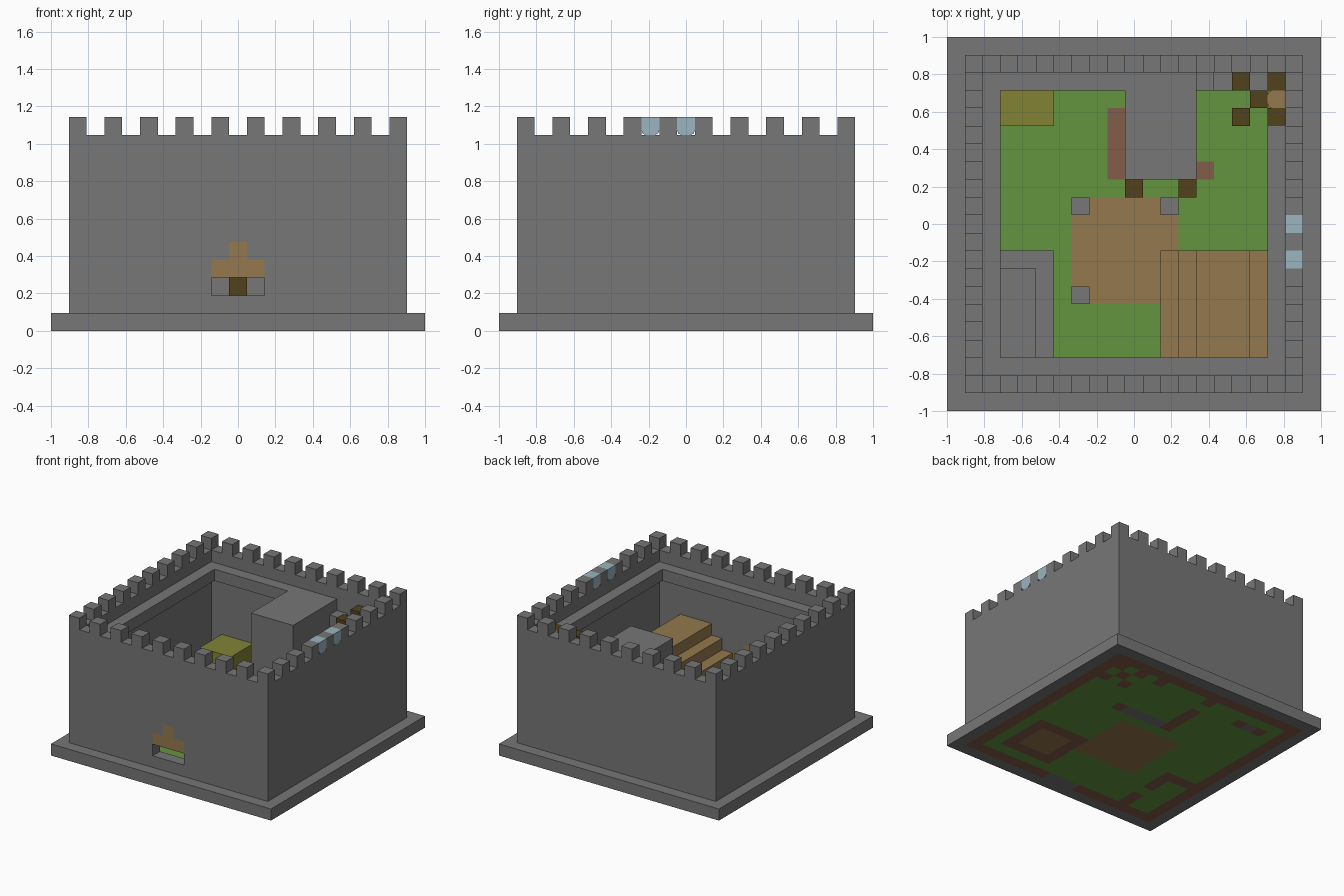
import bpy, bmesh
from mathutils import Vector

cube = bpy.data.objects.get("Cube")
if cube:
    bpy.data.objects.remove(cube, do_unlink=True)

U = 2 / 21  # one building block


def material(name, rgb):
    m = bpy.data.materials.new(name)
    m.use_nodes = True
    col = [(c / 255) ** 2.2 for c in rgb] + [1]
    m.diffuse_color = col
    m.node_tree.nodes["Principled BSDF"].inputs["Base Color"].default_value = col
    return m


STONE = material("stone grey", (118, 118, 118))
GRASS = material("grass green", (100, 147, 66))
TIMBER = material("timber tan", (147, 120, 78))
DARK = material("dark wood", (83, 68, 34))
STRAW = material("straw olive", (129, 131, 56))
CLAY = material("clay red", (129, 94, 76))
GLASS = material("pale blue", (153, 179, 189))


def finish(name, bm, mats):
    mesh = bpy.data.meshes.new(name)
    bmesh.ops.recalc_face_normals(bm, faces=bm.faces)
    bm.to_mesh(mesh)
    bm.free()
    ob = bpy.data.objects.new(name, mesh)
    for m in mats:
        mesh.materials.append(m)
    bpy.context.collection.objects.link(ob)
    return ob


def blocks(name, mat, *boxes, bevel=None):
    """Boxes given as block coordinates (x0, y0, z0, x1, y1, z1)."""
    bm = bmesh.new()
    for b in boxes:
        lo, hi = Vector(b[:3]), Vector(b[3:])
        made = bmesh.ops.create_cube(bm, size=1)["verts"]
        for v in made:
            p = (lo + hi) / 2 + v.co * (hi - lo)
            v.co = (p.x * U - 1, p.y * U - 1, p.z * U)
    if bevel:
        edges = [e for e in bm.edges if bevel(e, sum((v.co for v in bm.verts), Vector()) / len(bm.verts))]
        bmesh.ops.bevel(bm, geom=edges, offset=U * 0.25, segments=2, profile=0.5, affect='EDGES')
    return finish(name, bm, [mat])


# Ground slab, coloured block by block
WATCH = [(16, 18), (18, 18), (17, 17), (16, 16), (18, 16)]
PALETTE = [STONE, GRASS, TIMBER, CLAY]
PAINT = [
    (CLAY, 1, 1, 20, 20), (GRASS, 2, 2, 19, 19), (STONE, 9, 1, 12, 2),   # wall footing, lawn, gate
    (TIMBER, 7, 6, 13, 12),                                              # market square
    (CLAY, 13, 3, 18, 8), (TIMBER, 14, 4, 17, 7),                        # house
    (CLAY, 4, 2, 5, 8), (CLAY, 2, 7, 5, 8), (GRASS, 4, 4, 5, 5),         # cottage
    (CLAY, 9, 13, 10, 17), (STONE, 10, 13, 14, 14), (CLAY, 14, 13, 15, 14),
    (CLAY, 9, 18, 10, 19), (CLAY, 14, 18, 15, 19),                       # keep
    (CLAY, 3, 17, 6, 18), (STONE, 4, 17, 5, 18),                         # straw store
] + [(CLAY, x, y, x + 1, y + 1) for x, y in WATCH]

bm = bmesh.new()
bmesh.ops.create_grid(bm, x_segments=21, y_segments=21, size=1)
top = bmesh.ops.extrude_face_region(bm, geom=bm.faces[:])["geom"]
bmesh.ops.translate(bm, vec=(0, 0, U), verts=[g for g in top if isinstance(g, bmesh.types.BMVert)])
for f in bm.faces:
    c = f.calc_center_median()
    cx, cy = (c.x + 1) / U, (c.y + 1) / U
    for mat, x0, y0, x1, y1 in PAINT:
        if x0 < cx < x1 and y0 < cy < y1:
            f.material_index = PALETTE.index(mat)
finish("ground_slab", bm, PALETTE)

# Outer walls, with the gate opening left free
blocks("back_wall", STONE, (1, 19, 1, 20, 20, 11))
blocks("right_wall", STONE, (1, 2, 1, 2, 19, 11))
blocks("left_wall", STONE, (19, 2, 1, 20, 19, 11))
blocks("front_wall", STONE,
       (1, 1, 1, 9, 2, 11), (12, 1, 1, 20, 2, 11), (9, 1, 1, 12, 2, 2),
       (9, 1, 4, 10, 2, 11), (11, 1, 4, 12, 2, 11), (10, 1, 5, 11, 2, 11))
blocks("gate_arch", TIMBER, (9, 1, 3, 12, 2, 4), (10, 1, 4, 11, 2, 5))

# Battlements
cells = {(i, s) for i in range(1, 20, 2) for s in (1, 19)}
cells |= {(y, x) for x, y in cells}
blocks("battlements", STONE, *[(x, y, 11, x + 1, y + 1, 12) for x, y in sorted(cells)])
for n, y in (("front", 8), ("back", 10)):
    blocks("window_" + n, GLASS, (19, y, 11, 20, y + 1, 12),
           bevel=lambda e, c: all(v.co.z < c.z for v in e.verts)
           and abs(e.verts[0].co.y - e.verts[1].co.y) < 0.01)

# Wall walk and the stair down from it
blocks("wall_walk", STONE, (2, 2, 9, 19, 3, 10), (2, 3, 9, 3, 18, 10),
       (18, 3, 9, 19, 16, 10), (2, 18, 9, 14, 19, 10))
blocks("walk_stair", STONE, (14, 18, 8, 15, 19, 9), (15, 18, 7, 16, 19, 8), (17, 18, 6, 18, 19, 7))
blocks("stair_posts", DARK, *[(x, y, 1, x + 1, y + 1, 10) for x, y in WATCH])
blocks("stair_landing", TIMBER, (18, 17, 9, 19, 18, 10),
       bevel=lambda e, c: all(v.co.x < c.x for v in e.verts)
       and abs(e.verts[0].co.z - e.verts[1].co.z) > 0.01)

# Keep with its door posts
blocks("keep", STONE, (10, 13, 1, 14, 19, 10))
blocks("keep_door_posts", DARK, (10, 12, 1, 11, 13, 3), (13, 12, 1, 14, 13, 3))

# House with a stepped roof
blocks("house_walls", STONE, (13, 3, 1, 18, 4, 3), (13, 7, 1, 18, 8, 3),
       (13, 4, 1, 14, 7, 3), (17, 4, 1, 18, 7, 3))
blocks("house_roof", TIMBER, *[(12 + i, 2, 3 + i, 19 - i, 9, 4 + i) for i in range(3)])

# Cottage in the front corner
blocks("cottage_walls", STONE, (2, 2, 1, 5, 8, 3))
blocks("cottage_roof", STONE, (2, 2, 3, 6, 9, 4), (2, 2, 4, 5, 8, 5))

# Straw store and the square's corner stones
blocks("straw_stack", STRAW, (3, 16, 1, 6, 19, 4))
blocks("square_stones", STONE, *[(x, y, 1, x + 1, y + 1, 2) for x in (7, 12) for y in (6, 11)])
